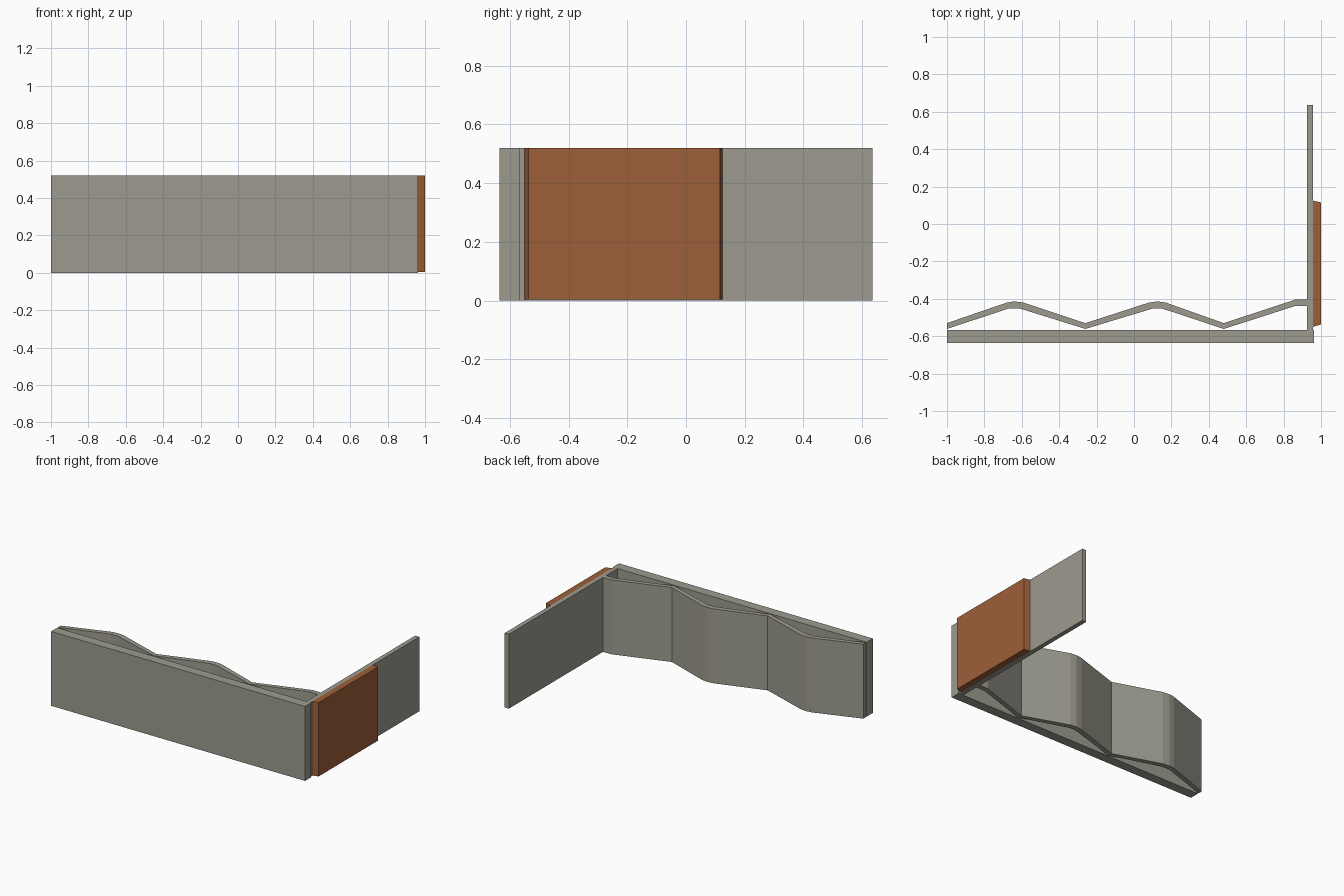
import bpy, bmesh

if "Cube" in bpy.data.objects:
    bpy.data.objects.remove(bpy.data.objects["Cube"])

H = 0.52  # common wall height


def material(name, rgb):
    m = bpy.data.materials.new(name)
    m.diffuse_color = (*rgb, 1.0)
    m.use_nodes = True
    m.node_tree.nodes["Principled BSDF"].inputs["Base Color"].default_value = m.diffuse_color
    return m


GREY = material("warm_grey", (0.34, 0.33, 0.275))
RUST = material("rust_orange", (0.34, 0.115, 0.04))


def prism(name, outline, mat, z0=0.0, z1=H):
    """Extrude a plan outline upwards into a solid."""
    bm = bmesh.new()
    face = bm.faces.new([bm.verts.new((x, y, z0)) for x, y in outline])
    up = bmesh.ops.extrude_face_region(bm, geom=[face])["geom"]
    verts = [g for g in up if isinstance(g, bmesh.types.BMVert)]
    bmesh.ops.translate(bm, verts=verts, vec=(0, 0, z1 - z0))
    bmesh.ops.recalc_face_normals(bm, faces=bm.faces)
    me = bpy.data.meshes.new(name)
    bm.to_mesh(me)
    bm.free()
    me.materials.append(mat)
    ob = bpy.data.objects.new(name, me)
    bpy.context.collection.objects.link(ob)
    return ob


def rect(x0, x1, y0, y1):
    return [(x0, y0), (x1, y0), (x1, y1), (x0, y1)]


# long front wall and the side wall at its right end
prism("front_wall", rect(-1.0, 0.963, -0.635, -0.567), GREY)
prism("side_wall", rect(0.925, 0.957, -0.567, 0.635), GREY)

# bevelled outer plate on the side wall
prism("outer_plate", [(0.957, -0.55), (1.0, -0.537), (1.0, 0.115), (0.957, 0.125)],
      RUST, 0.004, H)

# folded sheet behind the front wall
front = [(-1.0, -0.561), (-0.67, -0.452), (-0.61, -0.452), (-0.26, -0.561),
         (0.10, -0.452), (0.15, -0.452), (0.48, -0.561), (0.86, -0.439), (0.925, -0.439)]
back = [(-1.0, -0.53), (-0.68, -0.42), (-0.64, -0.414), (-0.59, -0.42), (-0.26, -0.53),
        (0.08, -0.42), (0.125, -0.414), (0.17, -0.42), (0.48, -0.53),
        (0.86, -0.405), (0.925, -0.405)]
prism("folded_sheet", front + back[::-1], GREY)
